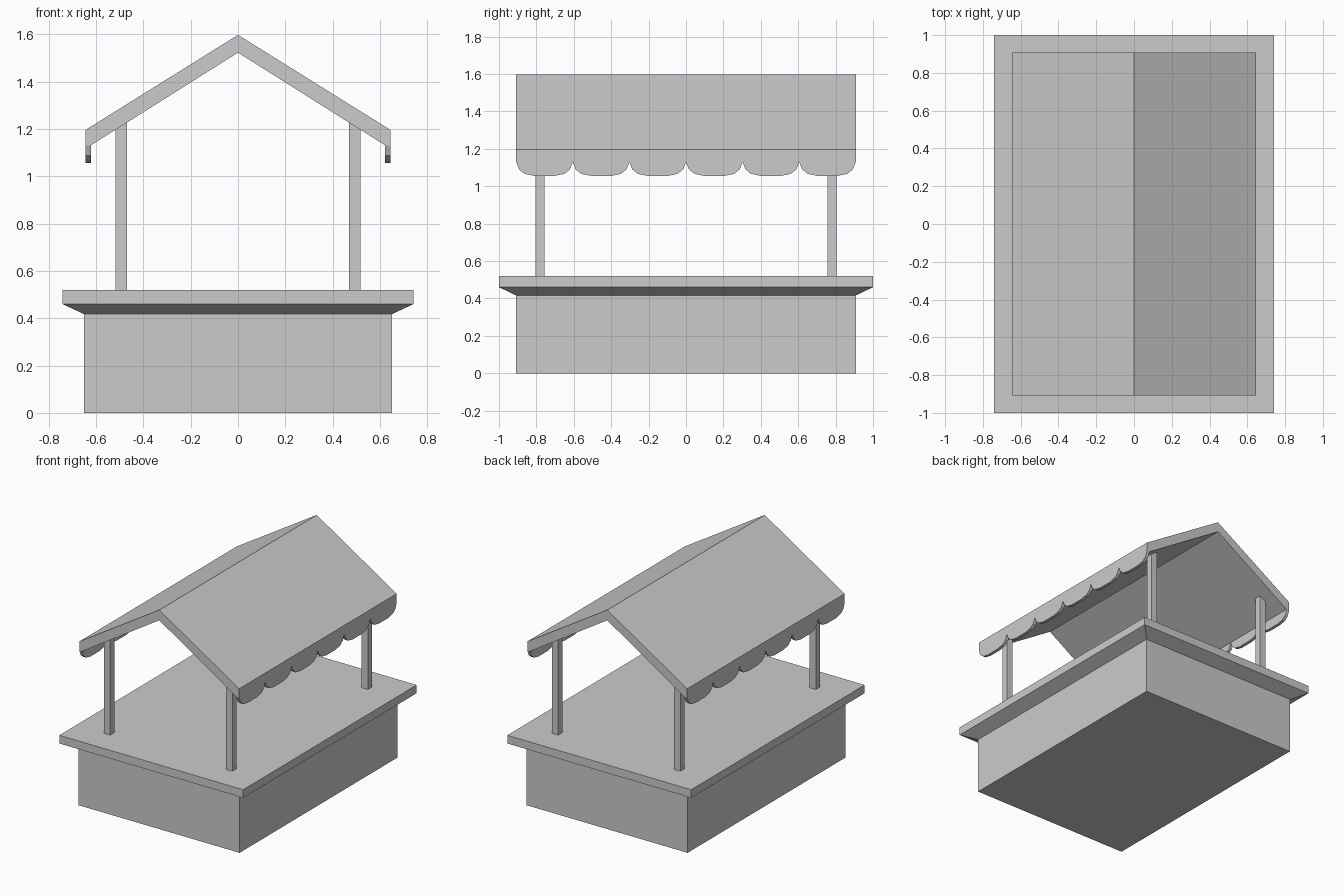
import bpy, bmesh

if "Cube" in bpy.data.objects:
    bpy.data.objects.remove(bpy.data.objects["Cube"])


def make_object(name, bm):
    bmesh.ops.recalc_face_normals(bm, faces=bm.faces)
    mesh = bpy.data.meshes.new(name)
    bm.to_mesh(mesh)
    bm.free()
    obj = bpy.data.objects.new(name, mesh)
    bpy.context.collection.objects.link(obj)
    return obj


def add_prism(bm, profile, place, lo, hi):
    """Extrude a 2D profile between lo and hi; place maps (u, v, depth) to xyz."""
    a = [bm.verts.new(place(u, v, lo)) for u, v in profile]
    b = [bm.verts.new(place(u, v, hi)) for u, v in profile]
    bm.faces.new(a)
    bm.faces.new(b[::-1])
    for i in range(len(a)):
        j = (i + 1) % len(a)
        bm.faces.new((a[i], b[i], b[j], a[j]))


def mirror(obj, x=True, y=False):
    mod = obj.modifiers.new("mirror", 'MIRROR')
    mod.use_axis = (x, y, False)
    mod.use_mirror_merge = False


def along_y(u, v, d):
    return (u, d, v)


def along_x(u, v, d):
    return (d, u, v)


# Counter: box base, flared lip and flat top as stacked rectangles
bm = bmesh.new()
rings = []
for hx, hy, z in [(0.65, 0.91, 0), (0.65, 0.91, 0.417), (0.742, 1.0, 0.46), (0.742, 1.0, 0.52)]:
    rings.append([bm.verts.new((sx * hx, sy * hy, z))
                  for sx, sy in [(-1, -1), (1, -1), (1, 1), (-1, 1)]])
for r, s in zip(rings, rings[1:]):
    for i in range(4):
        j = (i + 1) % 4
        bm.faces.new((r[i], r[j], s[j], s[i]))
bm.faces.new(rings[0][::-1])
bm.faces.new(rings[-1])
make_object("counter", bm)

# Four posts with tops cut to the roof slope
bm = bmesh.new()
add_prism(bm, [(0.468, 0.52), (0.518, 0.52), (0.518, 1.2), (0.468, 1.231)], along_y, 0.757, 0.805)
mirror(make_object("posts", bm), y=True)

# Gabled roof slab
bm = bmesh.new()
half = [(0.645, 1.195), (0.645, 1.13), (0.622, 1.13)]
profile = [(0, 1.597)] + half + [(0, 1.522)] + [(-x, z) for x, z in reversed(half)]
add_prism(bm, profile, along_y, -0.908, 0.908)
make_object("roof", bm)

# Scalloped valance along both eaves
bm = bmesh.new()
width = 1.816 / 6
lobe = [(-1, 1.13), (-0.9, 1.09), (-0.7, 1.066), (-0.35, 1.055),
        (0.35, 1.055), (0.7, 1.066), (0.9, 1.09), (1, 1.13)]
for k in range(6):
    centre = -0.908 + (k + 0.5) * width
    add_prism(bm, [(centre + u * width / 2, z) for u, z in lobe], along_x, 0.622, 0.645)
mirror(make_object("valance", bm))
